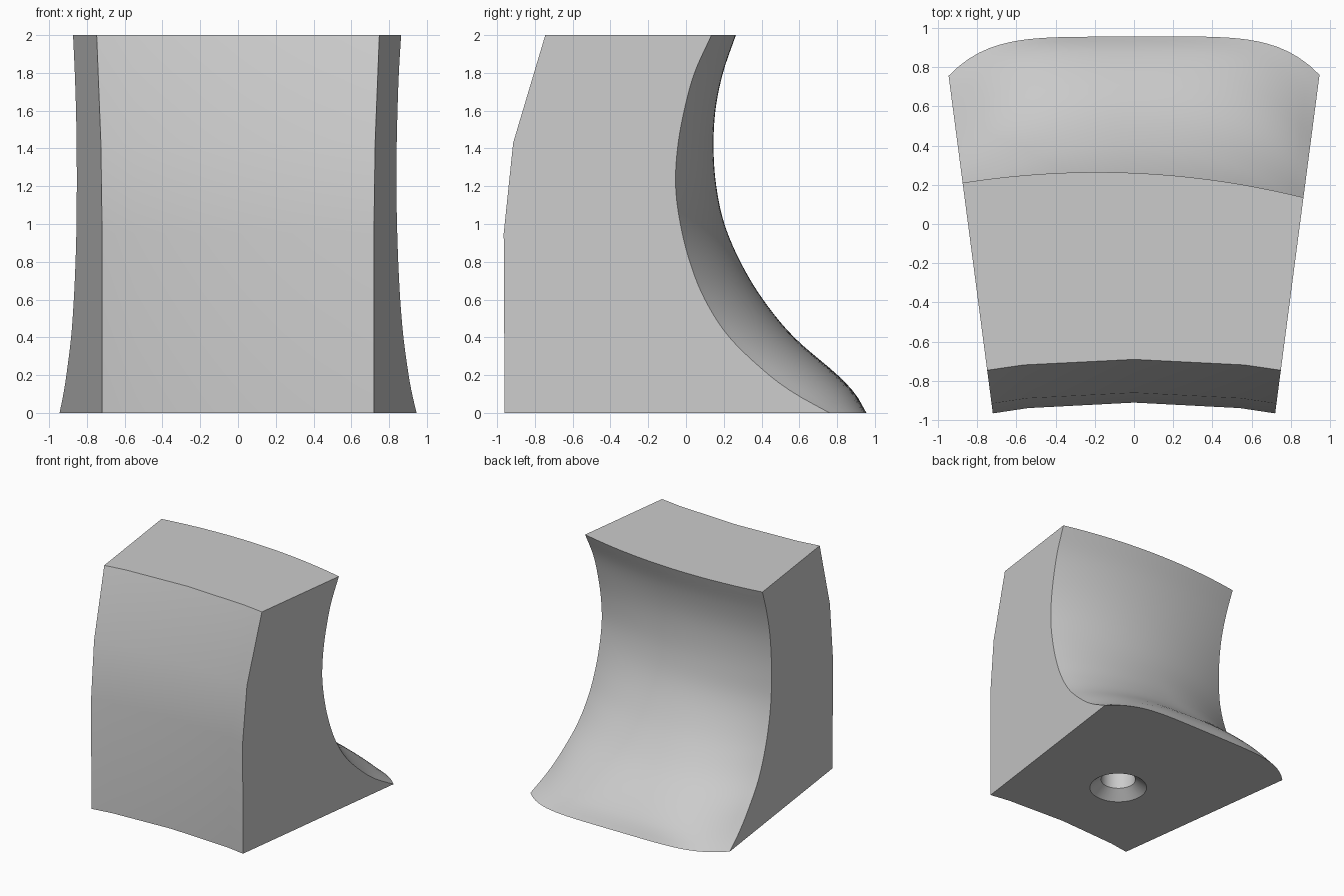
import bpy, bmesh

if "Cube" in bpy.data.objects:
    bpy.data.objects.remove(bpy.data.objects["Cube"], do_unlink=True)

grey = bpy.data.materials.new("plain grey")
grey.use_nodes = True
grey.diffuse_color = (0.6, 0.6, 0.6, 1)
grey.node_tree.nodes["Principled BSDF"].inputs["Base Color"].default_value = (0.6, 0.6, 0.6, 1)

# Back face profiles over height: crest, +x edge, -x edge, roundness of the plan curve
HEIGHT = [0, .1, .2, .4, .6, .8, 1, 1.2, 1.4, 1.6, 1.8, 2]
CREST = [.955, .895, .8, .57, .405, .285, .2, .155, .14, .15, .19, .26]
EDGE_L = [.76, .58, .44, .23, .1, .02, -.03, -.055, -.045, -.01, .045, .135]
EDGE_R = [.755, .6, .48, .29, .18, .11, .07, .06, .065, .09, .14, .21]
POWER = [5, 4.2, 3.5, 2.7, 2.3, 2.1, 2, 2, 2, 2, 2, 2]

# Front face: (height, y at the sides) and (fraction across, inward dip)
FRONT = [(0, -.96), (.95, -.965), (1.43, -.915), (2, -.745)]
DIP = [(-1, 0), (-.75, .027), (0, .055), (.75, .027), (1, 0)]


def smooth(vals, z):
    """Cubic interpolation of a profile at height z."""
    n = len(HEIGHT)
    i = max(k for k in range(n - 1) if HEIGHT[k] <= z + 1e-6)

    def slope(k):
        a, b = max(k - 1, 0), min(k + 1, n - 1)
        return (vals[b] - vals[a]) / (HEIGHT[b] - HEIGHT[a])

    h = HEIGHT[i + 1] - HEIGHT[i]
    t = (z - HEIGHT[i]) / h
    s = 1 - t
    return (vals[i] * (1 + 2 * t) * s * s + slope(i) * h * t * s * s
            + vals[i + 1] * t * t * (3 - 2 * t) - slope(i + 1) * h * t * t * s)


def half_width(y):
    """The flat sides splay outwards towards the back."""
    return .72 + .131 * (y + .96)


bm = bmesh.new()

# Front grid, coarse and faceted
front = [[bm.verts.new((t * half_width(y), y + d, z)) for t, d in DIP] for z, y in FRONT]

# Back grid, finely curved
COLS, ROWS = 36, 50
back = []
for r in range(ROWS + 1):
    z = 2 * r / ROWS
    crest, left, right, power = (smooth(p, z) for p in (CREST, EDGE_L, EDGE_R, POWER))
    row = []
    for c in range(COLS + 1):
        t = 2 * c / COLS - 1
        edge = right + (left - right) * (t + 1) / 2
        bulge = (crest - (left + right) / 2) * (1 - abs(t) ** power)
        row.append(bm.verts.new((t * half_width(edge), edge + bulge, z)))
    back.append(row)

for grid in (front, back):
    for lo, hi in zip(grid, grid[1:]):
        for c in range(len(lo) - 1):
            bm.faces.new((lo[c], lo[c + 1], hi[c + 1], hi[c]))

# Flat top, bottom and sides close the block
for k in (0, -1):
    bm.faces.new(front[k] + back[k][::-1])
    bm.faces.new([row[k] for row in front] + [row[k] for row in back][::-1])
bmesh.ops.recalc_face_normals(bm, faces=bm.faces)


def add_object(name, bm):
    mesh = bpy.data.meshes.new(name)
    bm.to_mesh(mesh)
    bm.free()
    mesh.materials.append(grey)
    obj = bpy.data.objects.new(name, mesh)
    bpy.context.collection.objects.link(obj)
    return obj


block = add_object("curved_block", bm)

# Countersunk blind hole in the underside: rings of (radius, height)
bm = bmesh.new()
SIDES = 40
rings = []
for radius, z in [(.25, -.015), (.14, .075), (.14, .5)]:
    ring = bmesh.ops.create_circle(bm, segments=SIDES, radius=radius)["verts"]
    for v in ring:
        v.co.y -= .2
        v.co.z = z
    rings.append(ring)
for a, b in zip(rings, rings[1:]):
    for i in range(SIDES):
        j = (i + 1) % SIDES
        bm.faces.new((a[i], a[j], b[j], b[i]))
bm.faces.new(rings[0])
bm.faces.new(rings[-1])
bmesh.ops.recalc_face_normals(bm, faces=bm.faces)
cutter = add_object("hole_cutter", bm)
cutter.hide_render = True

cut = block.modifiers.new("hole", "BOOLEAN")
cut.operation = "DIFFERENCE"
cut.solver = "EXACT"
cut.object = cutter
bpy.ops.object.select_all(action="DESELECT")
block.select_set(True)
bpy.context.view_layer.objects.active = block
bpy.ops.object.modifier_apply(modifier=cut.name)
bpy.data.objects.remove(cutter, do_unlink=True)
bpy.ops.object.shade_smooth_by_angle(angle=.5)
